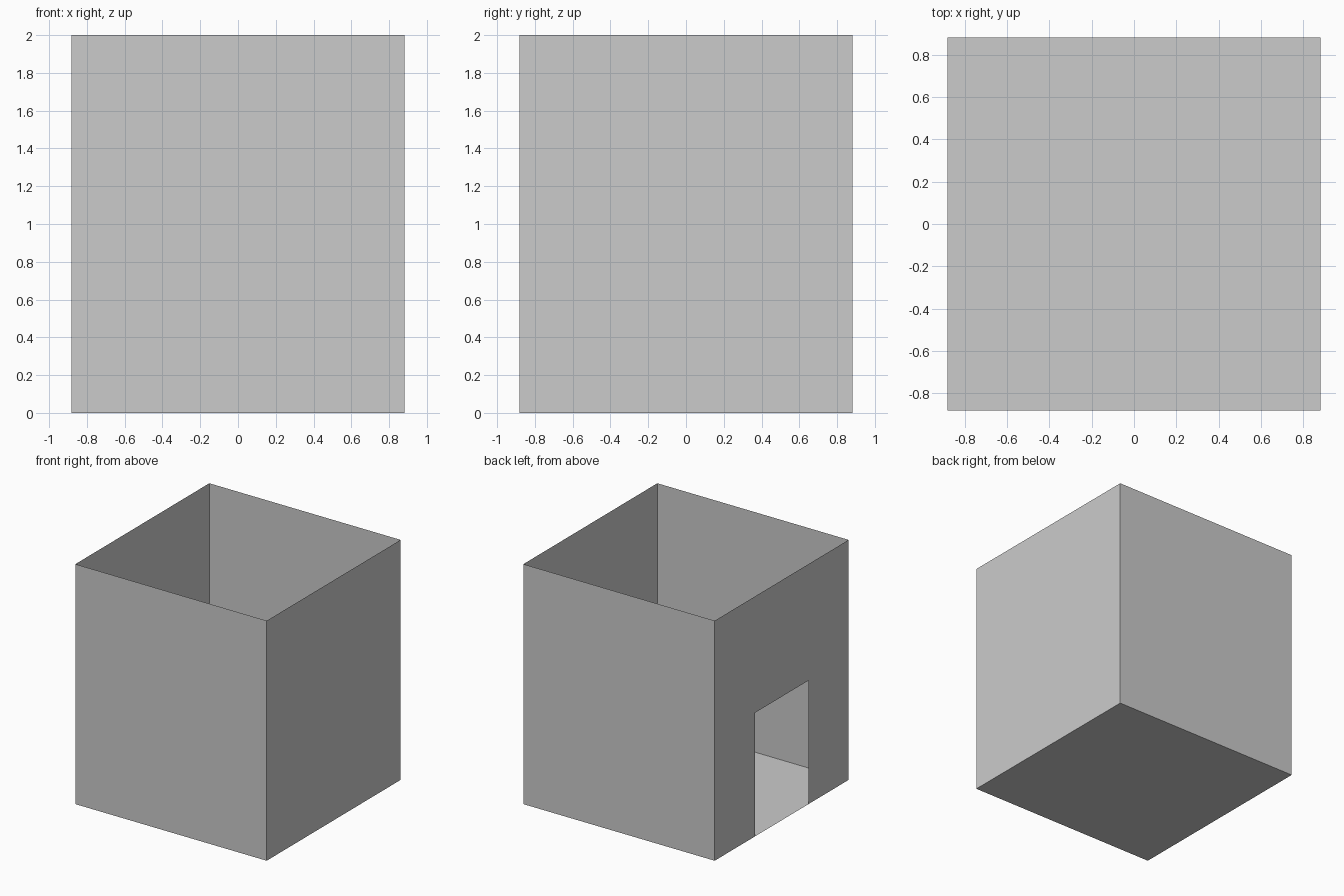
import bpy, bmesh

if "Cube" in bpy.data.objects:
    bpy.data.objects.remove(bpy.data.objects["Cube"])

H = 0.882          # half width of the square room
TOP = 2.0          # wall height
DOOR_W = 0.353     # half width of the doorway
DOOR_H = 1.03      # doorway height


def sheet(name, points):
    """One flat, paper-thin panel from an outline."""
    bm = bmesh.new()
    bm.faces.new([bm.verts.new(p) for p in points])
    mesh = bpy.data.meshes.new(name)
    bm.to_mesh(mesh)
    bm.free()
    obj = bpy.data.objects.new(name, mesh)
    bpy.context.collection.objects.link(obj)
    return obj


def wall(name, a, b):
    """Plain upright wall between two floor corners."""
    return sheet(name, [(*a, 0), (*b, 0), (*b, TOP), (*a, TOP)])


# Floor, facing down
sheet("floor", [(-H, -H, 0), (-H, H, 0), (H, H, 0), (H, -H, 0)])

# Three solid walls, facing out
wall("front_wall", (-H, -H), (H, -H))
wall("right_wall", (H, -H), (H, H))
wall("back_wall", (H, H), (-H, H))

# Left wall with a doorway notched into its lower edge
outline = [(H, 0), (DOOR_W, 0), (DOOR_W, DOOR_H), (-DOOR_W, DOOR_H),
           (-DOOR_W, 0), (-H, 0), (-H, TOP), (H, TOP)]
sheet("left_wall_with_doorway", [(-H, y, z) for y, z in outline])
